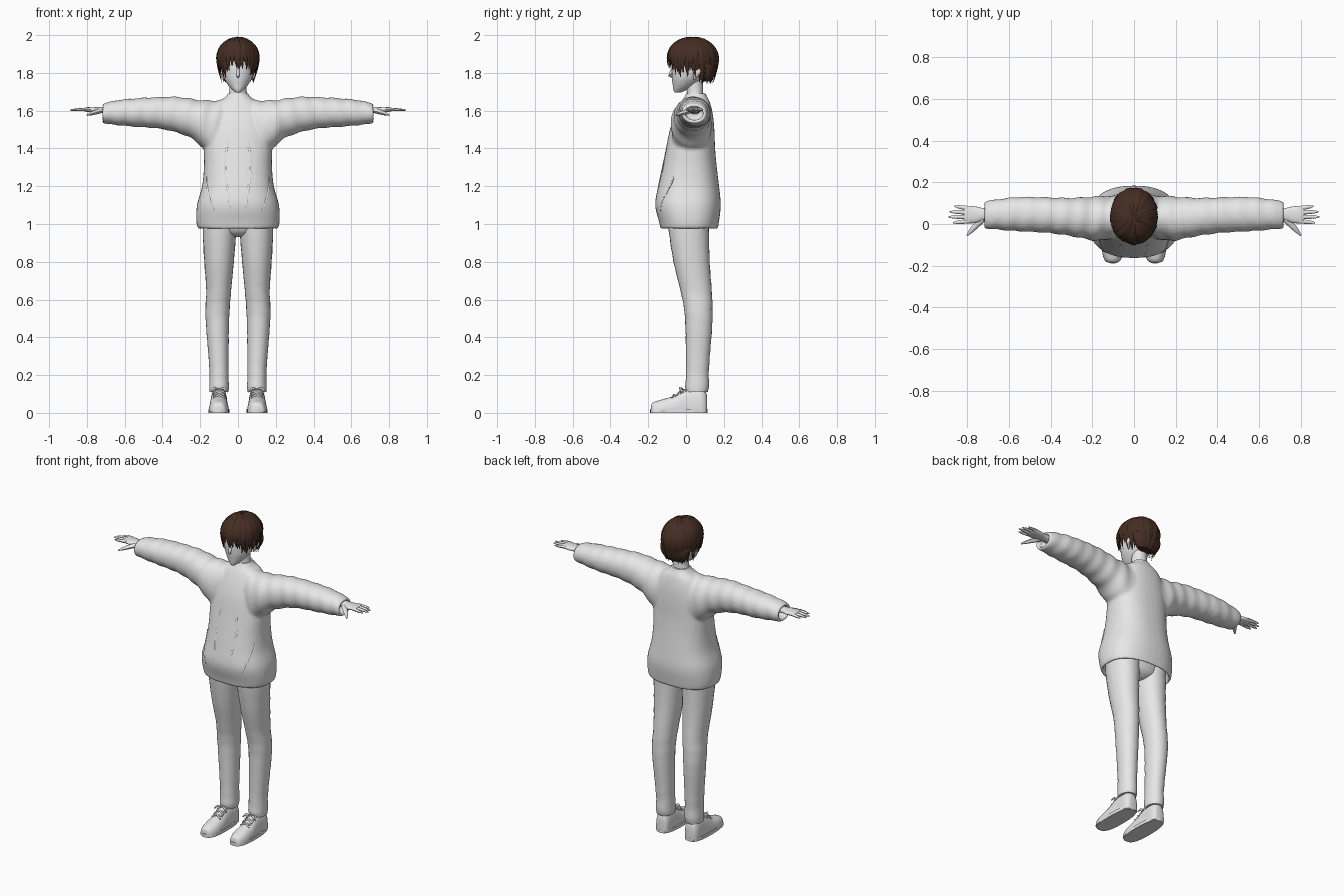
import bpy, bmesh, math, random
from mathutils import Vector

random.seed(4)
cube = bpy.data.objects.get("Cube")
if cube:
    bpy.data.objects.remove(cube, do_unlink=True)


def material(name, rgb):
    m = bpy.data.materials.new(name)
    m.use_nodes = True
    m.diffuse_color = (*rgb, 1)
    m.node_tree.nodes["Principled BSDF"].inputs["Base Color"].default_value = (*rgb, 1)
    return m


PALE = material("pale_grey", (0.8, 0.8, 0.8))
BROWN = material("dark_brown", (0.06, 0.027, 0.017))
ORDER = {"x": (2, 0, 1), "y": (0, 2, 1), "z": (0, 1, 2)}


def smooth_keys(keys, steps):
    """Catmull-Rom resampling of a list of number tuples."""
    out = []
    for i in range(len(keys) - 1):
        p0, p1, p2, p3 = (keys[max(0, min(len(keys) - 1, i + k))] for k in (-1, 0, 1, 2))
        for s in range(steps):
            t = s / steps
            out.append(tuple(b + 0.5 * t * (c - a + t * (2 * a - 5 * b + 4 * c - d + t * (3 * (b - c) + d - a)))
                             for a, b, c, d in zip(p0, p1, p2, p3)))
    return out + [tuple(keys[-1])]


def skin(bm, rings):
    """Bridge rings of points and cap both ends."""
    vs = [[bm.verts.new(p) for p in r] for r in rings]
    n = len(vs[0])
    for a, b in zip(vs, vs[1:]):
        for i in range(n):
            bm.faces.new((a[i], a[(i + 1) % n], b[(i + 1) % n], b[i]))
    bm.faces.new(vs[0])
    bm.faces.new(vs[-1])


def loft(bm, keys, axis, n=28, power=2.3, steps=4, sign=1, floor=None, ripple=0.0):
    """Sections (position, a low, a high, b low, b high) along an axis."""
    rings = []
    for t, a0, a1, b0, b1 in smooth_keys(keys, steps):
        ring = []
        for i in range(n):
            g = math.tau * i / n
            c, s = math.cos(g), math.sin(g)
            k = 1 + ripple * math.sin(t * 75 + 1.5 * s + c)
            a = (a0 + a1) / 2 + k * (a1 - a0) / 2 * math.copysign(abs(c) ** (2 / power), c)
            b = (b0 + b1) / 2 + k * (b1 - b0) / 2 * math.copysign(abs(s) ** (2 / power), s)
            p = [(a, b, t)[j] for j in ORDER[axis]]
            p = [(a, t, b)[j] for j in range(3)] if axis == "y" else p
            p[0] *= sign
            if floor is not None:
                p[2] = max(floor, p[2])
            ring.append(p)
        rings.append(ring)
    skin(bm, rings)


def tube(bm, pts, widths, normals, flat=0.5, n=8):
    """Flattened tapering strip along points."""
    pts = [Vector(p) for p in pts]
    rings = []
    for i, p in enumerate(pts):
        t = (pts[min(i + 1, len(pts) - 1)] - pts[max(i - 1, 0)]).normalized()
        side = t.cross(Vector(normals[i])).normalized()
        up = side.cross(t)
        rings.append([p + widths[i] * (side * math.cos(g) + up * flat * math.sin(g))
                      for g in (math.tau * k / n for k in range(n))])
    skin(bm, rings)


def finish(bm, name, mat, mirror=False, remesh=0):
    bmesh.ops.recalc_face_normals(bm, faces=bm.faces[:])
    me = bpy.data.meshes.new(name)
    bm.to_mesh(me)
    bm.free()
    me.materials.append(mat)
    ob = bpy.data.objects.new(name, me)
    bpy.context.collection.objects.link(ob)
    bpy.ops.object.select_all(action="DESELECT")
    ob.select_set(True)
    bpy.context.view_layer.objects.active = ob
    bpy.ops.object.shade_smooth_by_angle(angle=math.radians(50))
    if remesh:
        r = ob.modifiers.new("blend", "REMESH")
        r.mode, r.voxel_size, r.use_smooth_shade = "VOXEL", remesh, True
        s = ob.modifiers.new("soften", "SMOOTH")
        s.factor, s.iterations = 0.5, 5
    if mirror:
        ob.modifiers.new("mirror", "MIRROR").use_mirror_merge = False
    return ob


# Jacket: torso and sleeves blended, with hollow hem and cuffs
torso = [(z, -w, w, f, b) for z, w, f, b in (
    (1.07, .195, -.135, .16), (1.0, .198, -.118, .152), (.972, .208, -.132, .166), (1.01, .22, -.142, .174),
    (1.1, .217, -.163, .184), (1.2, .19, -.148, .175), (1.3, .18, -.127, .163), (1.4, .18, -.106, .154),
    (1.5, .172, -.085, .15), (1.58, .15, -.058, .142), (1.64, .115, -.03, .128), (1.668, .072, -.012, .115),
    (1.688, .055, 0, .102))]
sleeve = [(.04, -.05, .13, 1.36, 1.655), (.13, -.075, .135, 1.35, 1.655), (.19, -.08, .132, 1.405, 1.655),
          (.24, -.07, .128, 1.45, 1.662), (.32, -.055, .125, 1.483, 1.673), (.42, -.042, .128, 1.505, 1.672),
          (.55, -.035, .13, 1.515, 1.665), (.64, -.028, .12, 1.523, 1.655), (.715, -.02, .108, 1.535, 1.637),
          (.712, -.004, .092, 1.55, 1.622), (.67, -.004, .092, 1.55, 1.622)]
bm = bmesh.new()
loft(bm, torso, "z", n=40, power=2.4)
for s in (1, -1):
    loft(bm, sleeve, "x", sign=s, ripple=.028, steps=5, power=2.1)
finish(bm, "jacket", PALE, remesh=.0085)

outer = smooth_keys(torso[2:], 8)


def front_point(x, z):
    _, _, w, f, b = min(outer, key=lambda k: abs(k[0] - z))
    edge = (1 - min(1, abs(x) / w) ** 2.4) ** (1 / 2.4)
    return (x, (f + b) / 2 - edge * (b - f) / 2 + .002, z)


# Front placket edges, pocket welts and neckline
bm = bmesh.new()
runs = [[(.058 - .012 * math.sin(i * .5), .99 + i * .0335) for i in range(15)],
        [(.165 - .035 * (i / 6) ** 2, 1.25 - i * .03) for i in range(7)]]
for run in runs:
    pts = [front_point(*p) for p in run]
    tube(bm, pts, [.006] * len(pts), [(.2, -1, 0)] * len(pts))
finish(bm, "jacket_trim", PALE, mirror=True)
bm = bmesh.new()
loft(bm, [(1.66, -.066, .066, -.008, .11), (1.675, -.063, .063, -.006, .11), (1.692, -.052, .052, .002, .102)], "z")
finish(bm, "collar", PALE)

# Trousers
bm = bmesh.new()
loft(bm, [(1.1, .0, .185, -.1, .13), (.97, .008, .187, -.092, .122), (.8, .022, .178, -.066, .125),
          (.65, .036, .168, -.03, .136), (.55, .044, .172, -.01, .14), (.45, .048, .168, -.003, .138),
          (.3, .05, .156, .0, .126), (.2, .05, .15, .0, .12), (.14, .048, .152, -.004, .122),
          (.11, .052, .15, .002, .115)], "z", power=2.1, ripple=.01)
finish(bm, "trouser_legs", PALE, mirror=True)
bm = bmesh.new()
loft(bm, [(.93, -.03, .03, -.03, .07), (.97, -.13, .13, -.08, .115), (1.1, -.18, .18, -.1, .13)], "z")
finish(bm, "trouser_seat", PALE)

# Shoes, soles and laces
bm = bmesh.new()
loft(bm, [(-.186, .085, .118, -.02, .035), (-.175, .065, .14, -.05, .055), (-.13, .05, .153, -.06, .07),
          (-.07, .05, .153, -.07, .088), (-.03, .054, .15, -.08, .112), (.02, .056, .146, -.08, .135),
          (.08, .056, .146, -.08, .135), (.105, .065, .135, -.06, .11), (.112, .08, .12, -.03, .08)],
     "y", power=2.4, floor=.004)
finish(bm, "shoes", PALE, mirror=True)
bm = bmesh.new()
loft(bm, [(z, .046, .156, -.19, .114) for z in (0, .01, .02)], "z", power=2.7, steps=1)
finish(bm, "soles", PALE, mirror=True)
bm = bmesh.new()
for i in range(3):
    y, z = -.065 + i * .028, .092 + i * .014
    for d in (-1, 1):
        tube(bm, [(.1 - d * .03, y - .01, z - .012), (.1, y, z + .003), (.1 + d * .03, y + .01, z - .004)],
             [.005] * 3, [(0, -.5, 1)] * 3, 1)
for d in (-1, 1):
    tube(bm, [(.1, -.012, .123), (.1 + d * .025, -.03, .132), (.1 + d * .045, -.03, .11)],
         [.004, .007, .003], [(0, -1, .5)] * 3, 1)
finish(bm, "laces", PALE, mirror=True)

# Hands
bm = bmesh.new()
loft(bm, [(.66, .02, .075, 1.58, 1.622), (.72, .018, .076, 1.588, 1.62), (.76, .005, .084, 1.59, 1.618),
          (.8, .004, .086, 1.594, 1.618), (.815, .01, .08, 1.598, 1.615)], "x", n=16)
for y, spread, tip in ((.014, -.008, .868), (.034, 0, .89), (.055, .004, .884), (.075, .01, .86)):
    xs = [.79 + (tip - .79) * k / 4 for k in range(5)]
    tube(bm, [(x, y + spread * k / 4, 1.607 - .001 * k) for k, x in enumerate(xs)],
         [.011, .0105, .0095, .008, .003], [(0, 0, 1)] * 5, .85)
tube(bm, [(.725, .025, 1.6), (.755, -.005, 1.592), (.78, -.032, 1.584), (.8, -.055, 1.576)],
     [.016, .015, .011, .004], [(0, 0, 1)] * 4, .85)
finish(bm, "hands", PALE, mirror=True)

# Head, neck, nose and ears
bm = bmesh.new()
loft(bm, [(z, -w, w, f, b) for z, w, f, b in (
    (1.695, .01, -.058, -.03), (1.708, .026, -.066, .0), (1.735, .052, -.07, .05), (1.775, .076, -.075, .095),
    (1.83, .086, -.076, .122), (1.9, .086, -.07, .13), (1.95, .062, -.035, .11), (1.975, .02, .01, .06))],
     "z", power=2.05)
tube(bm, [(0, -.068, 1.825), (0, -.078, 1.805), (0, -.088, 1.785), (0, -.07, 1.775)],
     [.006, .009, .008, .004], [(0, -1, 0)] * 4, .9)
finish(bm, "head", PALE)
bm = bmesh.new()
loft(bm, [(1.6, -.07, .07, .0, .105), (1.66, -.056, .056, .004, .096), (1.71, -.045, .045, .004, .09),
          (1.77, -.045, .045, .0, .09)], "z", power=2)
finish(bm, "neck", PALE)
bm = bmesh.new()
tube(bm, [(.076, .045, 1.765), (.086, .05, 1.785), (.093, .058, 1.81), (.088, .058, 1.835)],
     [.006, .014, .02, .01], [(1, -.3, 0)] * 4, .4)
finish(bm, "ears", PALE, mirror=True)

# Hair: inner cap and two layers of tapering locks
bm = bmesh.new()
loft(bm, [(z, -w, w, f, b) for z, w, f, b in (
    (1.755, .065, .085, .135), (1.79, .088, .075, .152), (1.83, .098, .055, .16), (1.86, .106, -.07, .162),
    (1.91, .104, -.08, .155), (1.96, .074, -.04, .122), (1.985, .03, .005, .07))], "z", power=2)
finish(bm, "hair_cap", BROWN)


def tip_height(az):
    front = -math.sin(az)
    if front > .75:
        return 1.825
    if front > .2:
        return 1.785
    return 1.80 if front > -.25 else 1.752


bm = bmesh.new()
COUNT, STEPS = 34, 12
for layer, size in enumerate((1.0, .95)):
    for i in range(COUNT):
        az = math.tau * (i + layer / 2) / COUNT
        drop = 1.87 - tip_height(az) + random.uniform(-.018, .012)
        end, swing = math.pi / 2 + drop / .13, random.uniform(-.16, .16)
        grow = size * random.uniform(.965, 1.0)
        pts, widths, normals = [], [], []
        for k in range(STEPS + 1):
            u = k / STEPS
            th, a = .08 + (end - .08) * u, az + swing * u * u
            low = max(0, th - math.pi / 2)
            r = math.sin(min(th, math.pi / 2)) * (1 - .2 * low ** 1.6) * grow
            z = 1.87 + .121 * grow * math.cos(th) if low == 0 else 1.87 - .13 * low
            pts.append((.112 * r * math.cos(a), .036 + .134 * r * math.sin(a), z))
            normals.append((math.cos(a) * r, math.sin(a) * r, max(.0, math.cos(th))))
            widths.append(.021 * min(1, .15 + 2 * u) * min(1, .04 + (1 - u) * 2.6))
        tube(bm, pts, widths, normals, .38, 6)
finish(bm, "hair_locks", BROWN)
